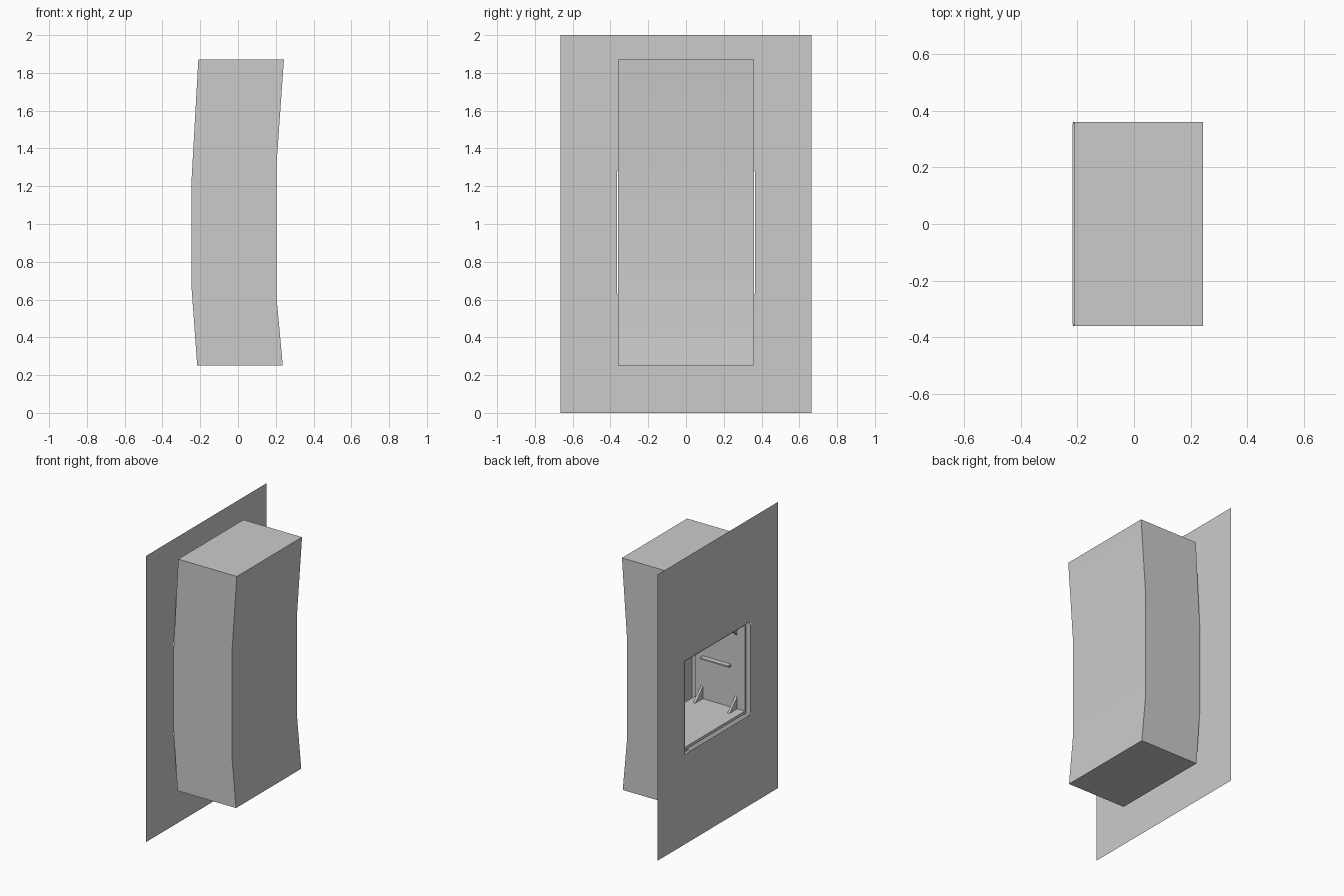
import bpy

if "Cube" in bpy.data.objects:
    bpy.data.objects.remove(bpy.data.objects["Cube"])

PLATE_X = -0.245


def make(name, verts, faces):
    me = bpy.data.meshes.new(name)
    me.from_pydata(verts, [], faces)
    me.update()
    ob = bpy.data.objects.new(name, me)
    bpy.context.collection.objects.link(ob)
    return ob


def rect(x, hy, z0, z1):
    return [(x, -hy, z0), (x, hy, z0), (x, hy, z1), (x, -hy, z1)]


def ring(a, b):
    """Quads joining two four-point loops by their start indices."""
    return [(a + i, a + (i + 1) % 4, b + (i + 1) % 4, b + i) for i in range(4)]


# Thin wall panel with a rectangular opening
make("wall_panel",
     rect(PLATE_X, 0.665, 0, 2) + rect(PLATE_X, 0.365, 0.63, 1.28),
     [f[::-1] for f in ring(0, 4)])

# Gently bent casing, open towards the panel
back = [(-0.216, 0.25), (-0.245, 0.65), (-0.245, 1.25), (-0.21, 1.87)]
front = [(0.237, 0.25), (0.205, 0.60), (0.205, 1.33), (0.243, 1.87)]
verts, faces = [], []
for (bx, bz), (fx, fz) in zip(back, front):
    verts += [(bx, -0.36, bz), (fx, -0.36, fz), (fx, 0.36, fz), (bx, 0.36, bz)]
for k in range(3):
    a = 4 * k
    faces += ring(a, a + 4)[:3]
faces += [(3, 2, 1, 0), (12, 13, 14, 15)]
casing = make("casing", verts, faces)
bpy.context.view_layer.objects.active = casing
casing.select_set(True)
bpy.ops.object.shade_smooth_by_angle(angle=0.5)

# Inner liner: square tube with open ends
HY, Z0, Z1 = 0.34, 0.655, 1.255
loops = (rect(-0.217, 0.355, 0.635, 1.275) + rect(-0.217, HY, Z0, Z1)
         + rect(0.17, HY, Z0, Z1) + rect(0.17, 0.355, 0.635, 1.275))
make("liner", loops,
     [f[::-1] for a, b in ((0, 4), (4, 8), (8, 12), (12, 0)) for f in ring(a, b)])

# Triangular braces in the liner corners
for sy in (-1, 1):
    for zc, sz in ((Z0, 1), (Z1, -1)):
        for x in (-0.15, 0.115):
            tri = [(sy * HY, zc), (sy * (HY - 0.085), zc), (sy * HY, zc + sz * 0.085)]
            v = [(x + d, y, z) for d in (-0.008, 0.008) for y, z in tri]
            f = [(0, 2, 1), (3, 4, 5), (0, 1, 4, 3), (1, 2, 5, 4), (2, 0, 3, 5)]
            make("corner_brace", v, f if sy * sz > 0 else [q[::-1] for q in f])

# Support rails halfway up the liner sides
for sy in (-1, 1):
    v = [(x, sy * y, z) for x in (-0.11, 0.107)
         for y, z in ((HY, 0.935), (HY - 0.035, 0.945), (HY - 0.035, 0.955), (HY, 0.955))]
    f = ring(0, 4) + [(3, 2, 1, 0), (4, 5, 6, 7)]
    make("side_rail", v, f if sy < 0 else [q[::-1] for q in f])
